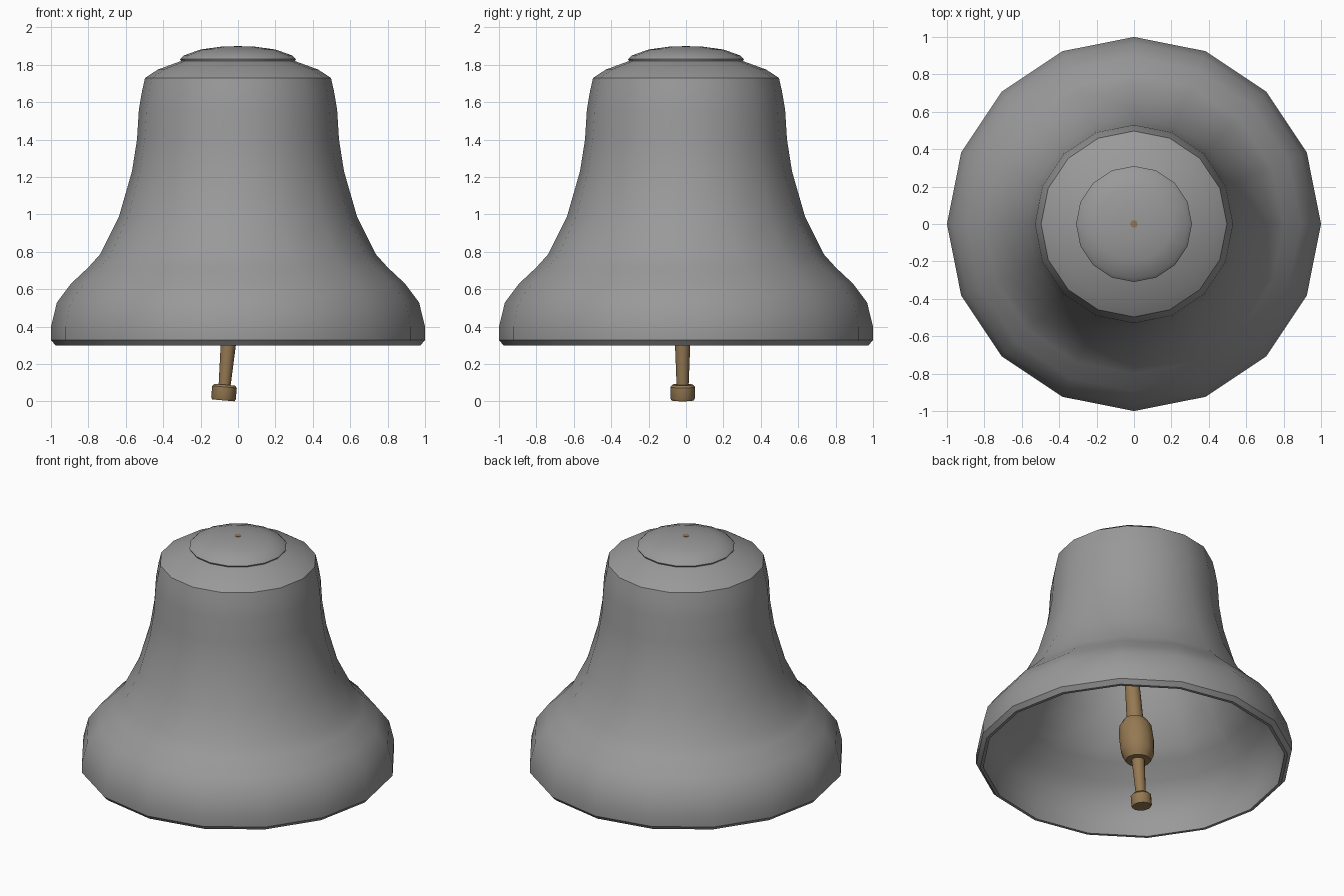
import bpy
import bmesh
import math
from mathutils import Vector

if "Cube" in bpy.data.objects:
    bpy.data.objects.remove(bpy.data.objects["Cube"], do_unlink=True)


def material(name, rgb):
    mat = bpy.data.materials.new(name)
    mat.use_nodes = True
    mat.diffuse_color = (*rgb, 1)
    mat.node_tree.nodes["Principled BSDF"].inputs["Base Color"].default_value = (*rgb, 1)
    return mat


def loft(name, stations, sides, mat, cap=False):
    """Skin rings given as (centre, radius); a zero radius closes to a point."""
    bm = bmesh.new()
    rings = []
    for i, (centre, radius) in enumerate(stations):
        if radius == 0:
            rings.append([bm.verts.new(centre)] * sides)
            continue
        ring = []
        for k in range(sides):
            a = math.tau * k / sides
            ring.append(bm.verts.new(
                centre + Vector((math.cos(a), math.sin(a), 0)) * radius))
        rings.append(ring)
    for low, high in zip(rings, rings[1:]):
        for k in range(sides):
            n = (k + 1) % sides
            corners = list(dict.fromkeys((low[k], low[n], high[n], high[k])))
            bm.faces.new(corners)
    if cap:
        bm.faces.new(rings[0][::-1])
        bm.faces.new(rings[-1])
    bmesh.ops.recalc_face_normals(bm, faces=bm.faces)
    mesh = bpy.data.meshes.new(name)
    bm.to_mesh(mesh)
    bm.free()
    mesh.materials.append(mat)
    obj = bpy.data.objects.new(name, mesh)
    bpy.context.collection.objects.link(obj)
    bpy.ops.object.select_all(action="DESELECT")
    obj.select_set(True)
    bpy.context.view_layer.objects.active = obj
    bpy.ops.object.shade_smooth_by_angle(angle=math.radians(32))
    return obj


grey = material("grey metal", (0.32, 0.32, 0.32))
brown = material("brown wood", (0.30, 0.19, 0.085))

# Bell: closed profile from the inner crown, down the inside, around the lip and up
wall = [(1, .40), (.968, .53), (.893, .63), (.80, .717), (.738, .786),
        (.636, .99), (.567, 1.23), (.54, 1.40), (.53, 1.56), (.513, 1.66)]
crown = [(.497, 1.73), (.428, 1.775), (.305, 1.82), (.31, 1.83), (.29, 1.85),
         (.20, 1.882), (.09, 1.897), (0, 1.9)]
inside = [(0, 1.76), (.40, 1.72)] + [(r - .04, z) for r, z in reversed(wall)]
lip = [(.955, .30), (.975, .30), (1, .328)]
profile = inside + lip + wall + crown
loft("bell", [(Vector((0, 0, z)), r) for r, z in profile], 16, grey)


# Clapper: hangs straight from the crown, then swings to the side
def spine(z, tilt=.09, pivot=.88):
    return Vector((-tilt * max(pivot - z, 0), -.018 * min((1.9 - z) / 1.02, 1), z))


loft("clapper_hanger",
     [(spine(z), r) for z, r in [(1.902, .02), (.88, .047), (.58, .055)]],
     12, brown, cap=True)
loft("clapper_weight",
     [(spine(z), r) for z, r in [(.61, .075), (.56, .105), (.48, .112),
                                 (.40, .108), (.37, .10), (.33, .08)]],
     12, brown, cap=True)
loft("clapper_stem",
     [(spine(z), r) for z, r in [(.36, .043), (.08, .032)]], 12, brown, cap=True)

# Knob at the end of the stem, square to the tilted stem
knob = loft("clapper_knob",
            [(Vector((0, 0, z)), r) for z, r in [(.042, .055), (.03, .066),
                                                 (-.03, .066), (-.042, .06)]],
            12, brown, cap=True)
knob.location = spine(.048)
knob.rotation_euler.y = math.atan(.09)
